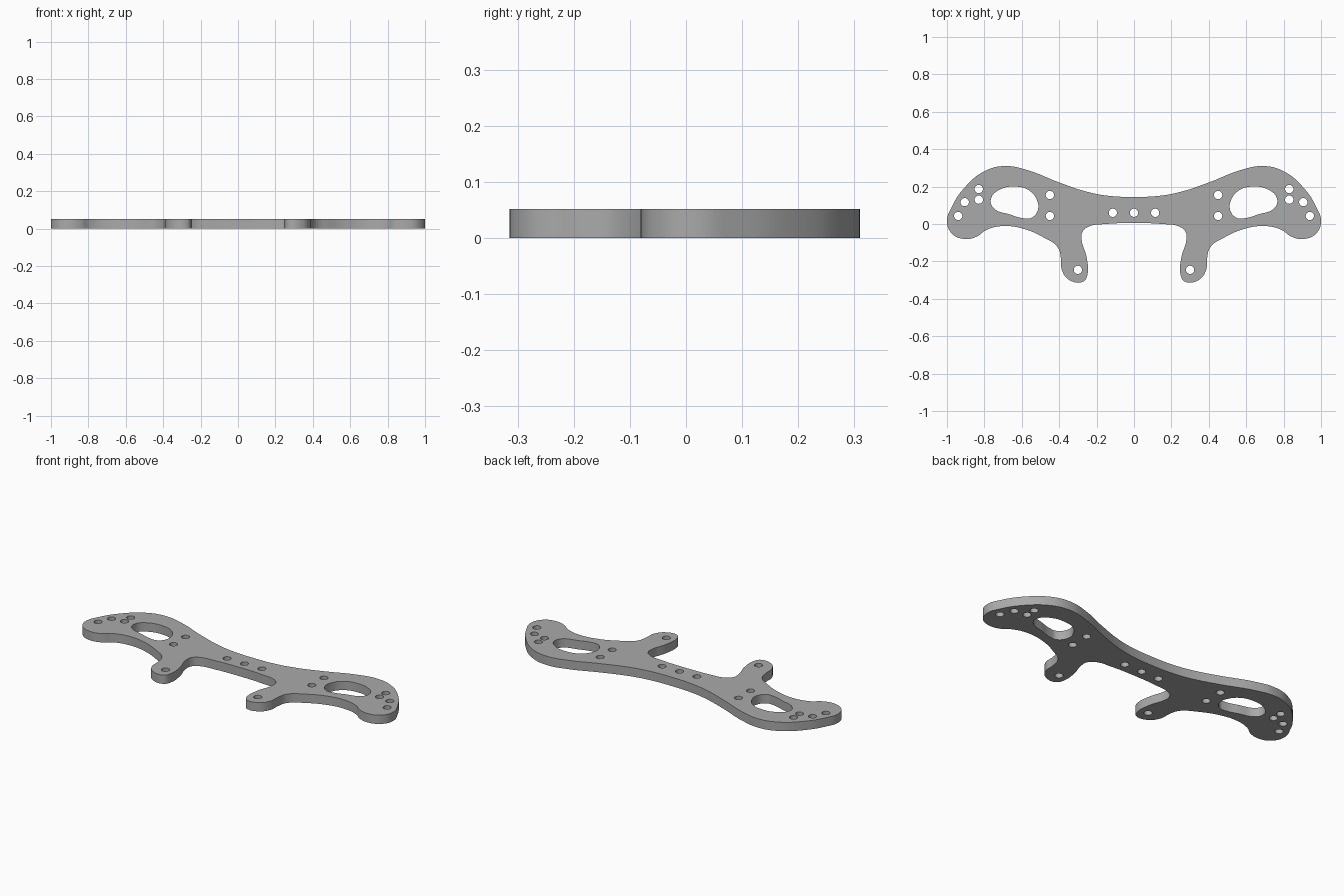
import bpy, bmesh
from math import cos, sin, pi, radians

cube = bpy.data.objects.get("Cube")
if cube:
    bpy.data.objects.remove(cube, do_unlink=True)

THICKNESS = 0.052
HOLE_RADIUS = 0.022

# Half of the outline, from top centre round the wing and leg to bottom centre
HALF = [(0, .145), (.13, .15), (.25, .172), (.4, .222), (.57, .288), (.69, .31), (.8, .282),
        (.91, .19), (.975, .09), (1, .015), (.975, -.05), (.91, -.08), (.84, -.067),
        (.79, -.032), (.7, -.011), (.59, -.026), (.487, -.07), (.408, -.125),
        (.39, -.19), (.386, -.245), (.345, -.3), (.27, -.307), (.25, -.275),
        (.253, -.18), (.28, -.085), (.277, -.045), (.245, -.015), (.15, 0), (0, .005)]

# Large opening in each wing
WINDOW = [(.635, .2), (.715, .185), (.763, .14), (.755, .09), (.66, .05), (.585, .03),
          (.55, .032), (.514, .075), (.52, .13), (.565, .182)]

# Bolt holes on one side, and the middle one
SIDE_HOLES = [(.113, .06), (.45, .155), (.45, .043), (.83, .187), (.83, .13),
              (.905, .117), (.94, .043), (.3, -.245)]
CENTRE_HOLE = (0, .06)


def mirrored(points):
    return [(-x, y) for x, y in points]


def circle(centre, sides=8):
    return [(centre[0] + HOLE_RADIUS * cos(2 * pi * i / sides),
             centre[1] + HOLE_RADIUS * sin(2 * pi * i / sides)) for i in range(sides)]


def add_loop(curve, points, resolution):
    spline = curve.splines.new("BEZIER")
    spline.bezier_points.add(len(points) - 1)
    spline.use_cyclic_u = True
    spline.resolution_u = resolution
    for bp, (x, y) in zip(spline.bezier_points, points):
        bp.co = (x, y, 0)
        bp.handle_left_type = bp.handle_right_type = "AUTO"


# Flat filled profile with openings, given thickness
curve = bpy.data.curves.new("plate_profile", "CURVE")
curve.dimensions = "2D"
curve.fill_mode = "BOTH"
curve.extrude = THICKNESS / 2
add_loop(curve, HALF + mirrored(HALF[1:-1])[::-1], 6)
add_loop(curve, WINDOW, 5)
add_loop(curve, mirrored(WINDOW), 5)
for centre in [CENTRE_HOLE] + SIDE_HOLES + mirrored(SIDE_HOLES):
    add_loop(curve, circle(centre), 3)

plate = bpy.data.objects.new("mounting_plate", curve)
bpy.context.collection.objects.link(plate)
bpy.ops.object.select_all(action="DESELECT")
plate.select_set(True)
bpy.context.view_layer.objects.active = plate
bpy.ops.object.convert(target="MESH")
plate = bpy.context.object

# Weld walls to the faces and rest the plate on the ground
bm = bmesh.new()
bm.from_mesh(plate.data)
bmesh.ops.remove_doubles(bm, verts=bm.verts, dist=0.0005)
bmesh.ops.recalc_face_normals(bm, faces=bm.faces)
bmesh.ops.translate(bm, verts=bm.verts, vec=(0, 0, THICKNESS / 2))
bm.to_mesh(plate.data)
bm.free()
bpy.ops.object.shade_smooth_by_angle(angle=radians(30))

# Plain grey finish
grey = bpy.data.materials.new("plain_grey")
grey.use_nodes = True
colour = (0.4, 0.4, 0.4, 1)
grey.diffuse_color = colour
grey.node_tree.nodes["Principled BSDF"].inputs["Base Color"].default_value = colour
plate.data.materials.clear()
plate.data.materials.append(grey)
